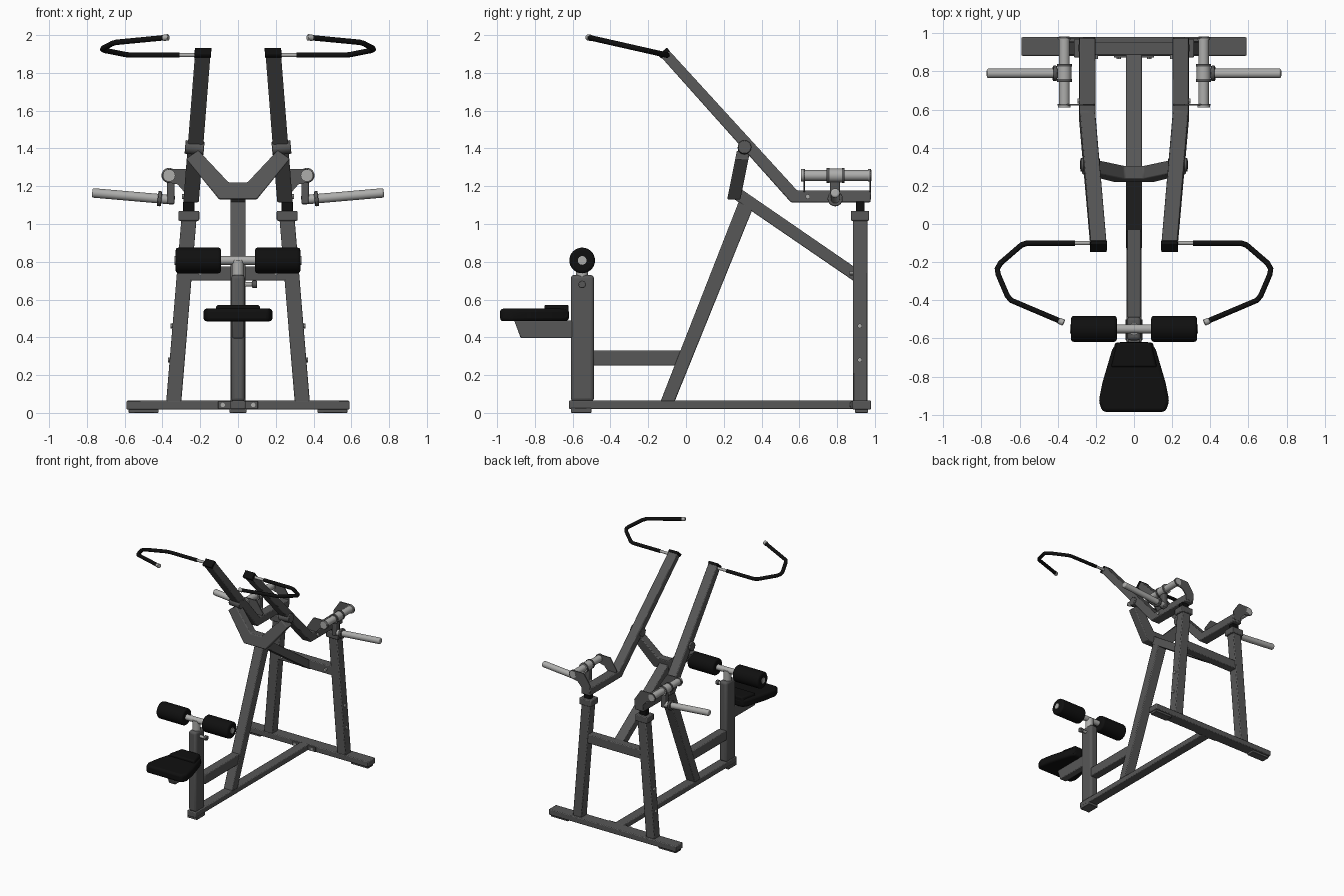
import bpy, bmesh, math
from mathutils import Vector as V

if "Cube" in bpy.data.objects:
    bpy.data.objects.remove(bpy.data.objects["Cube"])


def material(name, r, g, b):
    m = bpy.data.materials.new(name)
    m.diffuse_color = (r, g, b, 1)
    m.use_nodes = True
    m.node_tree.nodes["Principled BSDF"].inputs["Base Color"].default_value = m.diffuse_color
    return m


FRAME = material("dark grey paint", 0.095, 0.095, 0.095)
BLACK = material("black rubber", 0.005, 0.005, 0.005)
STEEL = material("light grey steel", 0.42, 0.42, 0.41)


def finish(name, bm, mat, bevel=0.0, seg=2):
    bmesh.ops.recalc_face_normals(bm, faces=bm.faces)
    me = bpy.data.meshes.new(name)
    bm.to_mesh(me)
    bm.free()
    me.materials.append(mat)
    ob = bpy.data.objects.new(name, me)
    bpy.context.collection.objects.link(ob)
    if bevel:
        mod = ob.modifiers.new("rounded edges", 'BEVEL')
        mod.width, mod.segments, mod.limit_method = bevel, seg, 'ANGLE'
    bpy.ops.object.select_all(action='DESELECT')
    ob.select_set(True)
    bpy.context.view_layer.objects.active = ob
    bpy.ops.object.shade_smooth_by_angle(angle=math.radians(40))
    return ob


def prism(name, a, b, mat=FRAME, bevel=0.006, seg=2):
    """Solid between two matching outlines."""
    bm = bmesh.new()
    va, vb = [bm.verts.new(p) for p in a], [bm.verts.new(p) for p in b]
    n = len(va)
    bm.faces.new(va)
    bm.faces.new(vb[::-1])
    for i in range(n):
        j = (i + 1) % n
        bm.faces.new((va[i], vb[i], vb[j], va[j]))
    return finish(name, bm, mat, bevel, seg)


def box(name, x0, x1, y0, y1, z0, z1, mat=FRAME, bevel=0.006, seg=2):
    ring = [(x0, y0), (x1, y0), (x1, y1), (x0, y1)]
    return prism(name, [(x, y, z0) for x, y in ring], [(x, y, z1) for x, y in ring], mat, bevel, seg)


def side(name, pts, hw, cx=lambda z: 0, mat=FRAME, bevel=0.006):
    """Outline in y, z extruded across x, with its centre shifted by height."""
    return prism(name, [(cx(z) - hw, y, z) for y, z in pts], [(cx(z) + hw, y, z) for y, z in pts], mat, bevel)


def rod(name, p, q, r, mat=STEEL, sides=24, bevel=0.0, seg=2):
    p, q = V(p), V(q)
    bm = bmesh.new()
    bmesh.ops.create_cone(bm, cap_ends=True, segments=sides, radius1=r, radius2=r, depth=(q - p).length)
    bm.transform(V((0, 0, 1)).rotation_difference(q - p).to_matrix().to_4x4())
    bmesh.ops.translate(bm, verts=bm.verts, vec=(p + q) / 2)
    return finish(name, bm, mat, bevel, seg)


# base frame and feet
box("base_beam", -0.04, 0.04, -0.62, 0.89, 0.02, 0.065)
box("rear_base_beam", -0.59, 0.59, 0.882, 0.98, 0.018, 0.065)
box("front_foot", -0.045, 0.045, -0.61, -0.5, 0, 0.025, FRAME, 0.004)
for s in (-1, 1):
    box("rear_foot", s * 0.5 - 0.08, s * 0.5 + 0.08, 0.895, 0.965, 0, 0.025, FRAME, 0.004)
    rod("base_bolt", (s * 0.08, 0.865, 0.042), (s * 0.08, 0.885, 0.042), 0.012, STEEL, 8)
    box("base_joint_plate", s * 0.07 - 0.035, s * 0.07 + 0.035, 0.872, 0.884, 0.022, 0.062, FRAME, 0.002)

# seat post, brace and front strut
box("seat_post", -0.036, 0.036, -0.61, -0.487, 0.06, 0.73, FRAME, 0.018, 3)
box("post_brace", -0.035, 0.035, -0.49, 0.0, 0.25, 0.33)
side("front_strut", [(-0.135, 0.06), (-0.06, 0.06), (0.355, 1.085), (0.28, 1.12)], 0.041)

# seat
side("seat_bracket", [(-0.91, 0.49), (-0.875, 0.395), (-0.6, 0.395), (-0.6, 0.49)], 0.03)
plan = [(-0.165, -0.985), (0.165, -0.985), (0.185, -0.93), (0.165, -0.83), (0.115, -0.66),
        (0.09, -0.62), (-0.09, -0.62), (-0.115, -0.66), (-0.165, -0.83), (-0.185, -0.93)]
prism("seat_cushion", [(x, y, 0.485) for x, y in plan], [(x, y, 0.552) for x, y in plan], BLACK, 0.018, 3)
pad = [(-0.135, -0.75), (0.135, -0.75), (0.1, -0.622), (-0.1, -0.622)]
prism("seat_rear_pad", [(x, y, 0.5) for x, y in pad], [(x * 0.85, y, 0.572) for x, y in pad], BLACK, 0.01, 3)

# thigh rollers
rod("roller_stem", (0, -0.55, 0.72), (0, -0.55, 0.81), 0.032)
rod("roller_shaft", (-0.335, -0.55, 0.807), (0.335, -0.55, 0.807), 0.023)
rod("adjuster_pin", (0.03, -0.55, 0.68), (0.08, -0.55, 0.68), 0.012)
rod("adjuster_knob", (0.075, -0.55, 0.68), (0.1, -0.55, 0.68), 0.02, FRAME, 16, 0.004)
for s in (-1, 1):
    rod("thigh_roller", (s * 0.09, -0.55, 0.807), (s * 0.33, -0.55, 0.807), 0.068, BLACK, 32, 0.014, 3)

# leaning yoke carrying the lever pivots
half = [(0.05, 1.22), (0.21, 1.39), (0.275, 1.345), (0.1, 1.13)]
yoke = half + [(-x, z) for x, z in half[::-1]]


def lean(z):
    return 0.255 + (z - 1.14) * 0.2


prism("yoke", [(x, lean(z) - 0.035, z) for x, z in yoke], [(x, lean(z) + 0.035, z) for x, z in yoke])

# spine from the yoke back to the rear crossbar
side("spine", [(0.25, 1.135), (0.285, 1.19), (0.9, 0.767), (0.9, 0.69)], 0.041)
box("rear_crossbar", -0.3, 0.3, 0.885, 0.955, 0.7, 0.775)


def lever_x(z):
    return 0.185 + (1.92 - z) * 0.079


def post_x(z):
    return 0.34 - (z - 0.06) * 0.083


lever = [(-0.14, 1.893), (-0.098, 1.928), (0.588, 1.178), (0.978, 1.178), (0.978, 1.115), (0.555, 1.115)]
handle = [(0.31, -0.1), (0.56, -0.1), (0.59, -0.11), (0.7, -0.205), (0.717, -0.235), (0.712, -0.265),
          (0.665, -0.375), (0.645, -0.4), (0.39, -0.508)]


def grip(s, x, y):
    return V((s * x, y, 1.894 + (-0.1 - y) * 0.226))


for s in (-1, 1):
    # rear post with collar and bumper
    side("rear_post", [(0.885, 0.05), (0.96, 0.05), (0.96, 1.03), (0.885, 1.03)], 0.04,
         lambda z: s * post_x(z))
    x = s * 0.26
    box("post_collar", x - 0.055, x + 0.055, 0.873, 0.97, 1.017, 1.07)
    box("post_bumper", x - 0.03, x + 0.03, 0.9, 0.945, 1.065, 1.12, BLACK, 0.004)
    for z in (0.28, 0.46):
        px = post_x(z) + 0.035
        rod("post_bolt", (s * px, 0.92, z), (s * (px + 0.015), 0.92, z), 0.013, STEEL, 8)
    rod("crossbar_bolt", (s * 0.2, 0.865, 0.74), (s * 0.2, 0.89, 0.74), 0.012, STEEL, 8)

    # lever arm with pivot and end cap
    side("lever_arm", lever, 0.041, lambda z: s * lever_x(z))
    rod("lever_pivot", (s * 0.18, 0.31, 1.4), (s * 0.28, 0.31, 1.408), 0.036, FRAME, 24, 0.004)
    side("lever_end_cap", [(-0.148, 1.893), (-0.102, 1.934), (-0.086, 1.917), (-0.131, 1.876)], 0.044,
         lambda z: s * lever_x(z), BLACK, 0.004)
    rod("lever_bolt", (s * 0.27, 0.645, 1.145), (s * 0.297, 0.645, 1.145), 0.013, STEEL, 8)

    # bent hand grip
    cu = bpy.data.curves.new("hand_grip", 'CURVE')
    cu.dimensions, cu.bevel_depth, cu.bevel_resolution, cu.use_fill_caps = '3D', 0.0145, 3, True
    sp = cu.splines.new('POLY')
    sp.points.add(len(handle) - 1)
    for pt, (hx, hy) in zip(sp.points, handle):
        pt.co = (*grip(s, hx, hy), 1)
    cu.materials.append(BLACK)
    ob = bpy.data.objects.new("hand_grip", cu)
    bpy.context.collection.objects.link(ob)
    bpy.ops.object.select_all(action='DESELECT')
    ob.select_set(True)
    bpy.context.view_layer.objects.active = ob
    bpy.ops.object.convert(target='MESH')
    bpy.ops.object.shade_smooth_by_angle(angle=math.radians(40))
    rod("grip_mount", grip(s, 0.2, -0.1), grip(s, 0.32, -0.1), 0.011, STEEL, 16)
    rod("grip_end", grip(s, 0.395, -0.506), grip(s, 0.368, -0.518), 0.017, STEEL, 16, 0.003)

    # plates linking the lever to the weight carrier tube
    tip = [(0.365 + 0.036 * math.sin(a), 1.255 + 0.036 * math.cos(a))
           for a in [math.pi * i / 8 for i in range(9)]]
    plate = [(0.215, 1.13), (0.205, 1.2), (0.265, 1.29)] + tip + [(0.32, 1.21), (0.285, 1.17), (0.285, 1.13)]
    for y in (0.622, 0.972):
        prism("carrier_plate", [(s * px, y, z) for px, z in plate],
              [(s * px, y + 0.008, z) for px, z in plate], FRAME, 0)

    # carrier tube, hanger and weight horn
    rod("carrier_tube", (s * 0.365, 0.612, 1.257), (s * 0.365, 0.982, 1.257), 0.028)
    for y in (0.615, 0.97):
        rod("tube_cap", (s * 0.365, y - 0.005, 1.257), (s * 0.365, y + 0.01, 1.257), 0.033)
    rod("hanger_sleeve", (s * 0.365, 0.745, 1.257), (s * 0.365, 0.84, 1.257), 0.036, STEEL)
    for y in (0.745, 0.825):
        rod("sleeve_ring", (s * 0.365, y, 1.257), (s * 0.365, y + 0.015, 1.257), 0.04, FRAME)
    box("hanger", s * 0.355 - 0.02, s * 0.355 + 0.02, 0.763, 0.815, 1.105, 1.25, FRAME, 0.008)
    rod("weight_horn", (s * 0.335, 0.79, 1.127), (s * 0.772, 0.79, 1.165), 0.025, STEEL, 24, 0.01, 3)
    rod("horn_flange", (s * 0.405, 0.79, 1.133), (s * 0.425, 0.79, 1.135), 0.04, FRAME, 24, 0.004)
